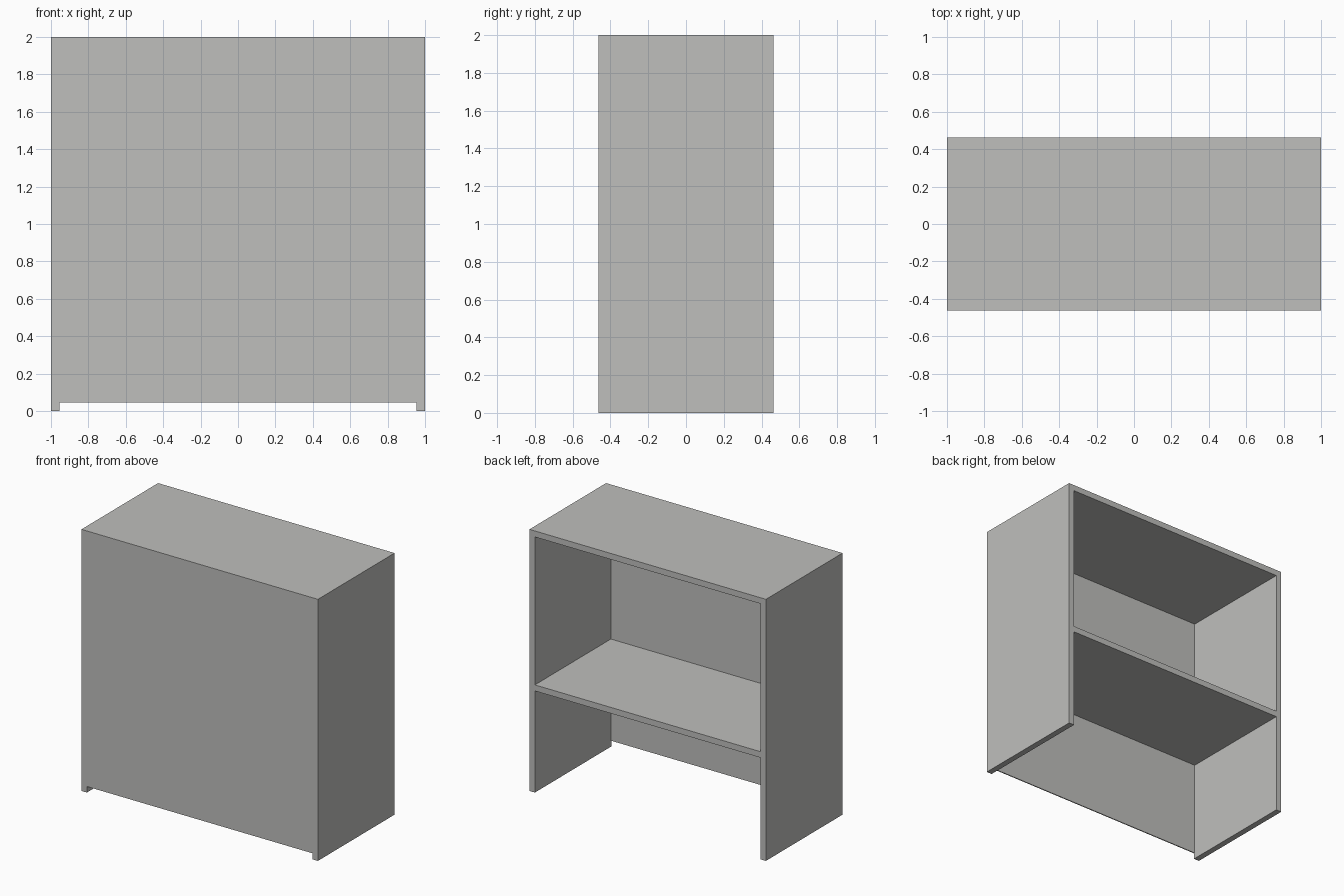
import bpy

if "Cube" in bpy.data.objects:
    bpy.data.objects.remove(bpy.data.objects["Cube"])

W, D, H = 2.0, 0.926, 2.0      # overall size
T = 0.046                      # board thickness
P = 0.008                      # thin front panel thickness
SHELF_Z = 0.80                 # shelf centre height

grey = bpy.data.materials.new("light grey")
grey.diffuse_color = (0.52, 0.52, 0.505, 1.0)
grey.use_nodes = True
grey.node_tree.nodes["Principled BSDF"].inputs["Base Color"].default_value = grey.diffuse_color


def board(name, lo, hi):
    """Box spanning two opposite corners."""
    centre = [(a + b) / 2 for a, b in zip(lo, hi)]
    bpy.ops.mesh.primitive_cube_add(size=1, location=centre)
    ob = bpy.context.object
    ob.name = name
    ob.scale = [b - a for a, b in zip(lo, hi)]
    bpy.ops.object.transform_apply(location=False, rotation=False, scale=True)
    ob.data.materials.append(grey)
    return ob


x, y = W / 2, D / 2
inner = x - T

# Side boards, reaching the ground
board("left_side", (-x, -y, 0), (-inner, y, H - T))
board("right_side", (inner, -y, 0), (x, y, H - T))

# Top board across the full width
board("top_board", (-x, -y, H - T), (x, y, H))

# Thin panel closing the front, flush with the sides and raised off the ground
board("front_panel", (-inner, -y, T), (inner, -y + P, H - T))

# Shelf, open towards the back
board("shelf", (-inner, -y + P, SHELF_Z - T / 2), (inner, y, SHELF_Z + T / 2))
